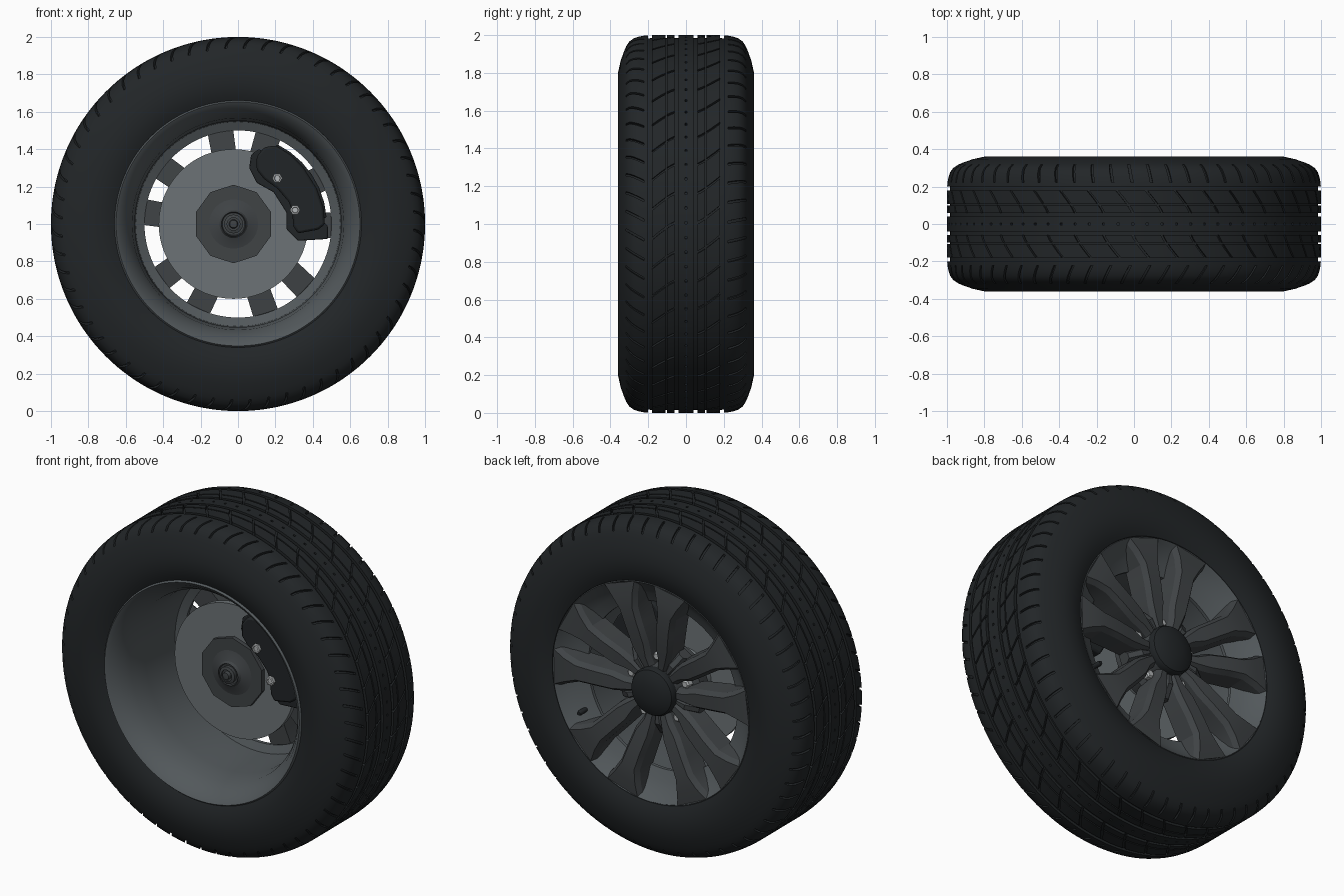
import bpy, bmesh
from math import sin, cos, pi, radians

if "Cube" in bpy.data.objects:
    bpy.data.objects.remove(bpy.data.objects["Cube"])

HUB_X = -0.024  # brake parts sit slightly off the wheel axis


def material(name, c):
    m = bpy.data.materials.new(name)
    m.diffuse_color = (*c, 1)
    m.use_nodes = True
    m.node_tree.nodes["Principled BSDF"].inputs["Base Color"].default_value = m.diffuse_color
    return m


RUBBER = material("rubber", (0.016, 0.019, 0.021))
ALLOY = material("alloy", (0.085, 0.098, 0.105))
DARK_ALLOY = material("dark_alloy", (0.05, 0.056, 0.06))
STEEL = material("steel", (0.15, 0.17, 0.18))
DARK = material("dark_metal", (0.015, 0.018, 0.02))
BRIGHT = material("bright_metal", (0.45, 0.47, 0.48))


def finish(name, bm, mat, angle=30):
    bmesh.ops.remove_doubles(bm, verts=bm.verts, dist=1e-5)
    bmesh.ops.recalc_face_normals(bm, faces=bm.faces)
    me = bpy.data.meshes.new(name)
    bm.to_mesh(me)
    bm.free()
    me.materials.append(mat)
    ob = bpy.data.objects.new(name, me)
    bpy.context.collection.objects.link(ob)
    bpy.ops.object.select_all(action='DESELECT')
    ob.select_set(True)
    bpy.context.view_layer.objects.active = ob
    bpy.ops.object.shade_smooth_by_angle(angle=radians(angle))
    return ob


def rings(bm, profile, seg, cx=0, cz=1, phase=0, closed=False, shear=lambda y: 0):
    """Revolve (radius, y) points about the y axis; returns faces[row][segment]."""
    grid = []
    for r, y in profile:
        a0 = phase + shear(y)
        grid.append([bm.verts.new((cx + r * cos(a0 + 2 * pi * i / seg), y,
                                   cz + r * sin(a0 + 2 * pi * i / seg))) for i in range(seg)])
    rows = []
    for j in range(len(grid) - (0 if closed else 1)):
        a, b = grid[j], grid[(j + 1) % len(grid)]
        rows.append([bm.faces.new((a[i], a[(i + 1) % seg], b[(i + 1) % seg], b[i]))
                     for i in range(seg)])
    return rows


def lathe(name, profile, seg, mat, **kw):
    bm = bmesh.new()
    rings(bm, profile, seg, **kw)
    return finish(name, bm, mat)


def plate(name, pts, y0, y1, mat, bevel=0.012):
    """Extrude an (x, z) outline from y0 to y1 with rounded edges."""
    bm = bmesh.new()
    a = [bm.verts.new((x, y0, z)) for x, z in pts]
    b = [bm.verts.new((x, y1, z)) for x, z in pts]
    n = len(pts)
    bm.faces.new(a)
    bm.faces.new(b[::-1])
    for i in range(n):
        bm.faces.new((a[i], b[i], b[(i + 1) % n], a[(i + 1) % n]))
    ob = finish(name, bm, mat, 40)
    mod = ob.modifiers.new("bevel", 'BEVEL')
    mod.width, mod.segments = bevel, 2
    return ob


# Tyre: sheared revolve, groove cells sunk straight into the tread
def shear(y):
    a = abs(y)
    m = 1.1 * max(0, min(a, 0.2) - 0.06) ** 1.2
    return m + 0.2 * max(0, min(a, .32) - .2) if y > 0 else -m + 0.55 * max(0, min(a, .32) - .2)


half = [(1, .006), (1, .04), (1, .06), (1, .08), (1, .10), (1, .108), (1, .13), (1, .155),
        (1, .18), (.999, .2), (.997, .222), (.992, .25), (.982, .278), (.966, .3), (.94, .317),
        (.91, .33), (.86, .347), (.8, .36), (.74, .359), (.69, .348), (.66, .335), (.645, .3)]
prof = [(r, -y) for r, y in half[::-1]] + half
bm = bmesh.new()
rows = rings(bm, prof, 480, closed=True, shear=shear)
grooves = []
for j, row in enumerate(rows[:-1]):
    a = abs(prof[j][1] + prof[j + 1][1]) / 2
    if min(prof[j][0], prof[j + 1][0]) < .935:
        continue
    if .04 < a < .06 or .18 < a < .2 or .1 < a < .108:
        step = 1
    elif a < .006:
        step = 6
    elif .06 < a < .18:
        step = 12
    elif .222 < a < .32:
        step = 8
    else:
        continue
    grooves += row[::step]
new = bmesh.ops.extrude_face_region(bm, geom=grooves)["geom"]
old = [f for f in grooves if f.is_valid]
if old:
    bmesh.ops.delete(bm, geom=old, context='FACES_ONLY')
for v in new:
    if isinstance(v, bmesh.types.BMVert):
        r = (v.co.x ** 2 + (v.co.z - 1) ** 2) ** .5
        k = (r - .016) / r
        v.co.x *= k
        v.co.z = 1 + (v.co.z - 1) * k
finish("tyre", bm, RUBBER)

# Rim barrel with flared lip at the front and dished face at the back
lathe("rim", [(.652, -.3), (.664, -.33), (.652, -.345), (.63, -.33), (.595, -.28), (.566, -.22),
              (.552, -.1), (.547, .18), (.5, .2), (.5, .22), (.56, .25), (.61, .285),
              (.64, .318), (.655, .335), (.664, .32), (.645, .26), (.575, .2), (.575, -.2),
              (.63, -.27)], 96, ALLOY, closed=True)


# Five V-shaped double spokes
def spoke(bm, phi, side, stations):
    loops = []
    for r, ang, w, yf, yb in stations:
        section = [(-w - .006, yb), (-w, yf - .03), (-w + .02, yf),
                   (w - .02, yf), (w, yf - .03), (w + .006, yb)]
        loops.append([bm.verts.new((r * cos(t), y, 1 + r * sin(t))) for t, y in
                      ((phi + side * radians(ang) + u / r, y) for u, y in section)])
    for a, b in zip(loops, loops[1:]):
        for i in range(6):
            bm.faces.new((a[i], a[(i + 1) % 6], b[(i + 1) % 6], b[i]))
    bm.faces.new(loops[0])
    bm.faces.new(loops[-1])


arm = [(.12, 17, .035, .295, .17), (.2, 17, .042, .307, .18), (.28, 19.5, .058, .322, .19),
       (.4, 20.8, .06, .338, .195), (.5, 21.2, .063, .345, .2), (.58, 21, .09, .344, .25),
       (.657, 21, .125, .336, .29)]
web = [(.12, 0, .025, .29, .17), (.2, 0, .035, .295, .17), (.27, 0, .035, .25, .18)]
bm = bmesh.new()
for k in range(5):
    phi = radians(50 + 72 * k)
    for s in (-1, 1):
        spoke(bm, phi, s, arm)
    spoke(bm, phi, 1, web)
finish("spokes", bm, DARK_ALLOY, 20)

# Wheel hub, centre cap, wheel nuts, valve
lathe("wheel_hub", [(0, .11), (.22, .11), (.245, .13), (.245, .2), (.215, .225), (.155, .225),
                    (.14, .3), (0, .3)], 48, DARK_ALLOY)
lathe("centre_cap", [(.142, .285), (.142, .315), (.134, .33), (.1, .347), (.05, .357),
                     (0, .36)], 48, DARK)
for k in range(5):
    t = radians(14 + 72 * k)
    x, z = .19 * cos(t), 1 + .19 * sin(t)
    lathe("wheel_nut", [(0, .2), (.027, .2), (.027, .255), (.018, .265), (0, .265)], 6, BRIGHT,
          cx=x, cz=z)
t = radians(332)
lathe("valve_stem", [(0, .23), (.013, .23), (.016, .3), (.01, .315), (0, .315)], 12, DARK,
      cx=.565 * cos(t), cz=1 + .565 * sin(t))

# Brake disc, ten-sided hub flange and stepped axle nose
lathe("brake_disc", [(0, .0), (.4, .0), (.4, .035), (.17, .035), (.16, .12), (0, .12)],
      64, STEEL, cx=HUB_X)
lathe("hub_flange", [(0, .01), (.21, .01), (.21, -.025), (0, -.025)], 10, DARK_ALLOY,
      cx=HUB_X, phase=pi / 2)
lathe("axle_nose", [(.14, -.023), (.11, -.03), (.075, -.045), (.065, -.06), (.06, -.05),
                    (.05, -.05), (.05, -.07), (.034, -.075), (.034, -.065), (.024, -.065),
                    (.02, -.085), (0, -.088)], 32, DARK_ALLOY, cx=HUB_X)

# Brake caliper: bracket, front body, bridge over the disc edge, rear half
bracket = [(.11, 1.40), (.19, 1.37), (.36, 1.24), (.43, 1.04), (.48, .99), (.48, .92), (.32, .91),
           (.26, .97), (.26, 1.06), (.19, 1.17), (.1, 1.22), (.06, 1.3), (.07, 1.37)]
body = [(.14, 1.41), (.2, 1.42), (.28, 1.37), (.35, 1.3), (.42, 1.19), (.455, 1.09), (.465, 1.0),
        (.43, .97), (.32, .95), (.295, .99), (.29, 1.07), (.27, 1.12), (.21, 1.19),
        (.14, 1.24), (.1, 1.29), (.1, 1.36)]
bridge = [(R * cos(radians(a)), 1 + R * sin(radians(a)))
          for R, angs in ((.475, range(4, 65, 10)), (.415, range(64, 3, -10))) for a in angs]
plate("caliper_bracket", bracket, -.06, -.03, DARK, .006)
plate("caliper_body", body, -.115, -.04, DARK)
plate("caliper_bridge", bridge, -.1, .1, DARK, .008)
plate("caliper_rear", body, .045, .1, DARK)
for x, z in ((.21, 1.245), (.305, 1.075)):
    lathe("caliper_bolt", [(0, -.1), (.027, -.1), (.027, -.133), (.018, -.136), (.016, -.127),
                           (0, -.127)], 6, BRIGHT, cx=x, cz=z)
